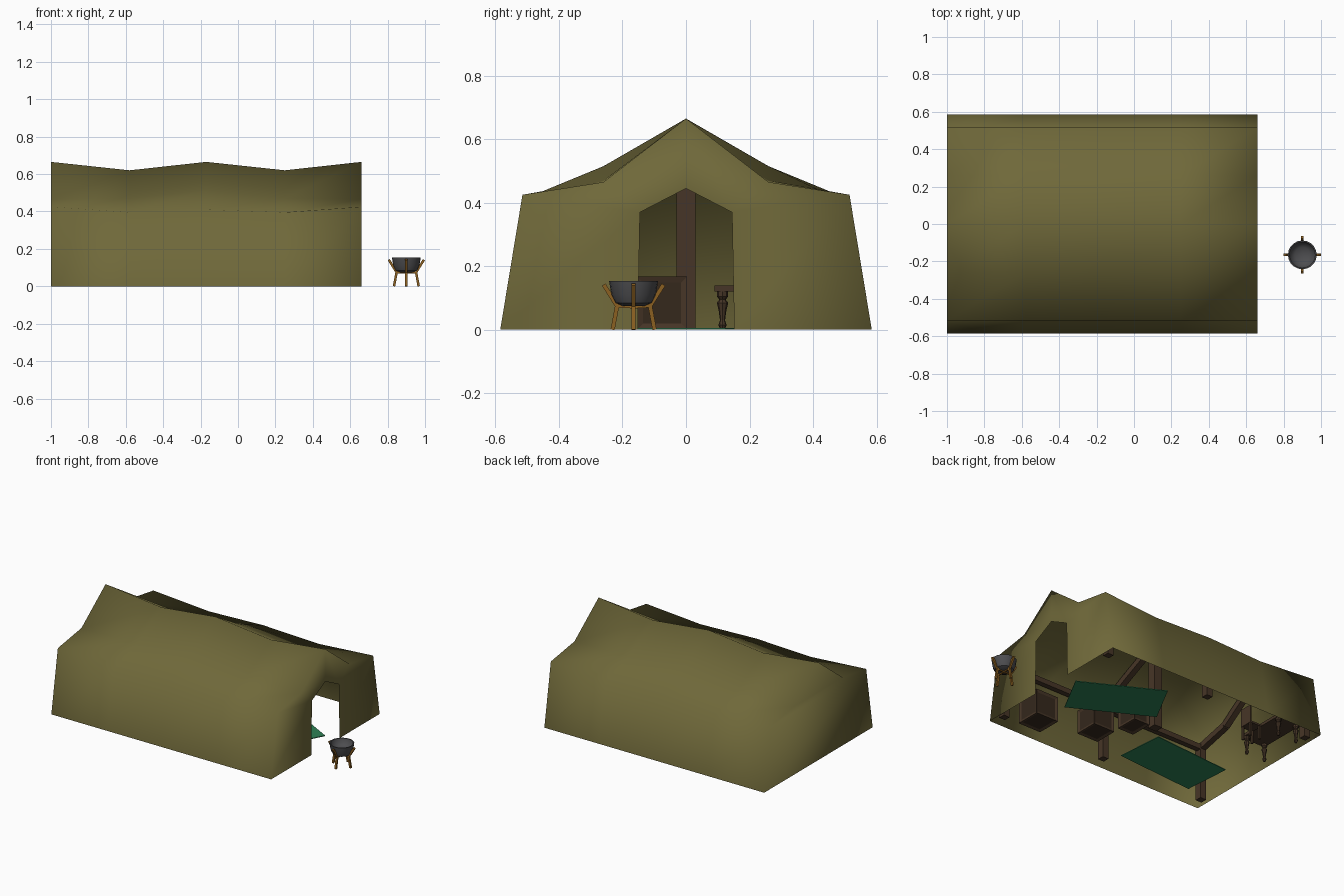
import bpy, bmesh, math
from mathutils import Vector, Matrix

if "Cube" in bpy.data.objects:
    bpy.data.objects.remove(bpy.data.objects["Cube"])


def material(name, rgb):
    m = bpy.data.materials.new(name)
    m.use_nodes = True
    m.diffuse_color = (*rgb, 1)
    b = m.node_tree.nodes["Principled BSDF"]
    b.inputs["Base Color"].default_value = (*rgb, 1)
    b.inputs["Roughness"].default_value = 0.9
    return m


CANVAS = material("olive canvas", (0.16, 0.14, 0.042))
WOOD = material("dark wood", (0.062, 0.036, 0.02))
PANEL = material("darker wood panel", (0.035, 0.021, 0.012))
RUG = material("green rug", (0.027, 0.22, 0.09))
IRON = material("grey iron", (0.075, 0.075, 0.08))
BRASS = material("golden wood", (0.26, 0.115, 0.015))


def finish(name, bm, *mats, smooth=False):
    me = bpy.data.meshes.new(name)
    bm.to_mesh(me)
    bm.free()
    for m in mats:
        me.materials.append(m)
    ob = bpy.data.objects.new(name, me)
    bpy.context.collection.objects.link(ob)
    for p in me.polygons:
        p.use_smooth = smooth
    return ob


def add_box(bm, center, size, turn=0):
    mat = Matrix.Translation(center) @ Matrix.Rotation(turn, 4, "Z") @ Matrix.Diagonal((*size, 1))
    return bmesh.ops.create_cube(bm, size=1, matrix=mat)["verts"]


def add_beam(bm, a, b, w):
    a, b = Vector(a), Vector(b)
    d = b - a
    mat = (Matrix.Translation((a + b) / 2) @ d.to_track_quat("Z", "Y").to_matrix().to_4x4()
           @ Matrix.Diagonal((w, w, d.length, 1)))
    bmesh.ops.create_cube(bm, size=1, matrix=mat)


def add_lathe(bm, profile, center, sides):
    rings = [[bm.verts.new((center[0] + r * math.cos(i * math.tau / sides),
                            center[1] + r * math.sin(i * math.tau / sides), z))
              for i in range(sides)] for r, z in profile]
    for low, high in zip(rings, rings[1:]):
        for i in range(sides):
            j = (i + 1) % sides
            bm.faces.new((low[i], low[j], high[j], high[i]))
    bm.faces.new(rings[0][::-1])
    bm.faces.new(rings[-1])


# Tent: sagging canvas lofted across five stations, open underneath
bm = bmesh.new()
stations = [(-1, 0.665, 0.465, 0.425), (-0.58, 0.62, 0.47, 0.395), (-0.17, 0.665, 0.515, 0.41),
            (0.25, 0.62, 0.47, 0.395), (0.66, 0.665, 0.465, 0.425)]
rows = []
for x, ridge, mid, eave in stations:
    half = [(0.585, 0), (0.515, eave), (0.26, mid)]
    outline = [(-y, z) for y, z in half] + [(0, ridge)] + half[::-1]
    rows.append([bm.verts.new((x, y, z)) for y, z in outline])
for a, b in zip(rows, rows[1:]):
    for i in range(6):
        bm.faces.new((a[i], b[i], b[i + 1], a[i + 1]))
# Closed back end
base_l, eave_l, mid_l, top, mid_r, eave_r, base_r = rows[0]
bm.faces.new((base_r, base_l, eave_l, eave_r))
bm.faces.new((eave_r, eave_l, mid_l, mid_r))
bm.faces.new((mid_r, mid_l, top))
# Doorway end
end = rows[-1]
peak = bm.verts.new((0.66, 0, 0.445))
for s in (-1, 1):
    base, eave, mid = end[:3] if s < 0 else end[:3:-1]
    foot = bm.verts.new((0.66, s * 0.152, 0))
    shoulder = bm.verts.new((0.66, s * 0.145, 0.37))
    for f in ((base, foot, shoulder, eave), (eave, shoulder, mid), (mid, shoulder, peak, end[3])):
        bm.faces.new(f if s < 0 else f[::-1])
finish("tent_canvas", bm, CANVAS, smooth=True)

# Timber frame: side posts, rafters, purlins and centre post
bm = bmesh.new()
for x in (-0.95, -0.17, 0.62):
    knee = 0.48 if x == -0.17 else 0.42
    for s in (-1, 1):
        add_beam(bm, (x, s * 0.495, 0), (x, s * 0.495, 0.38), 0.045)
        add_beam(bm, (x, s * 0.495, 0.365), (x, s * 0.26, knee), 0.04)
        add_beam(bm, (x, s * 0.26, knee), (x, 0, 0.6), 0.04)
for s in (-1, 1):
    add_beam(bm, (-0.95, s * 0.49, 0.36), (0.62, s * 0.49, 0.36), 0.035)
add_beam(bm, (-0.17, 0, 0), (-0.17, 0, 0.62), 0.06)
finish("timber_frame", bm, WOOD)


# Storage chests with recessed panels
def chest(name, x, y, size, turn=0):
    bm = bmesh.new()
    add_box(bm, (x, y, size[2] / 2 + 0.002), size, turn)
    faces = bm.faces[:]
    bmesh.ops.inset_individual(bm, faces=faces, thickness=0.025, depth=-0.006)
    for f in faces:
        f.material_index = 1
    finish(name, bm, WOOD, PANEL)


chest("door_side_chest", 0.42, -0.41, (0.17, 0.17, 0.17))
chest("middle_chest", 0.07, -0.28, (0.16, 0.16, 0.16))
chest("centre_cabinet", -0.06, -0.075, (0.12, 0.155, 0.165))

# Floor rugs
for name, x, y, turn in (("front_rug", 0.24, 0.116, -28), ("back_rug", -0.53, -0.257, 4.5)):
    bm = bmesh.new()
    add_box(bm, (x, y, 0.003), (0.577, 0.325, 0.005), math.radians(turn))
    finish(name, bm, RUG)

# Table with turned legs
bm = bmesh.new()
add_box(bm, (-0.875, 0.265, 0.13), (0.18, 0.35, 0.02))
leg = [(0.007, 0), (0.013, 0.015), (0.008, 0.03), (0.012, 0.06), (0.018, 0.085),
       (0.01, 0.095), (0.018, 0.105), (0.018, 0.122)]
for x in (-0.945, -0.805):
    for y in (0.115, 0.415):
        add_lathe(bm, leg, (x, y), 8)
finish("table", bm, WOOD)

# Chair
bm = bmesh.new()
cx, cy = -0.71, 0.27
add_box(bm, (cx, cy, 0.095), (0.09, 0.09, 0.012))
for sx in (-1, 1):
    for sy in (-1, 1):
        add_box(bm, (cx + sx * 0.036, cy + sy * 0.036, 0.046), (0.014, 0.014, 0.09))
add_box(bm, (cx + 0.04, cy, 0.155), (0.01, 0.09, 0.11))
finish("chair", bm, WOOD)

# Brazier: hollow iron bowl on four bent legs
fx, fy = 0.9, -0.165
bm = bmesh.new()
add_lathe(bm, [(0.035, 0.075), (0.058, 0.085), (0.07, 0.11), (0.077, 0.153), (0.07, 0.153),
               (0.062, 0.125), (0.04, 0.11), (0.01, 0.105)], (fx, fy), 20)
bowl = finish("brazier_bowl", bm, IRON, smooth=True)
bpy.context.view_layer.objects.active = bowl
bowl.select_set(True)
bpy.ops.object.shade_smooth_by_angle(angle=math.radians(40))

bm = bmesh.new()
path = [(0.066, 0), (0.052, 0.075), (0.094, 0.142)]
for k in range(4):
    c, s = round(math.cos(k * math.pi / 2)), round(math.sin(k * math.pi / 2))
    pts = [(fx + r * c, fy + r * s, z) for r, z in path]
    for a, b in zip(pts, pts[1:]):
        add_beam(bm, a, b, 0.013)
    add_beam(bm, pts[1], (fx, fy, 0.072), 0.01)
finish("brazier_legs", bm, BRASS)
